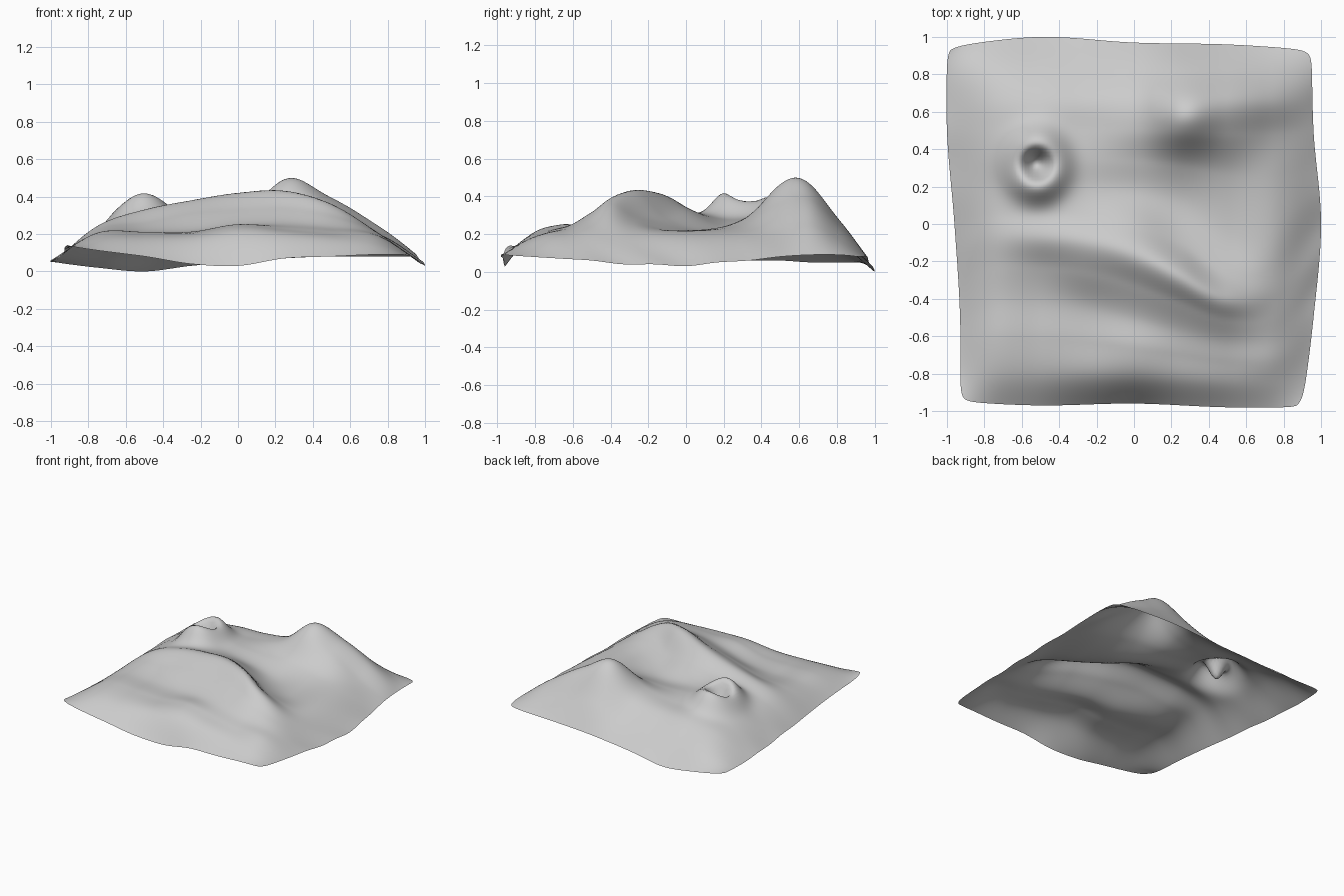
import bpy
import bmesh
import math

cube = bpy.data.objects.get("Cube")
if cube:
    bpy.data.objects.remove(cube, do_unlink=True)

# Spot heights in hundredths, left to right, rows from back to front
HEIGHTS = [
    [5, 2, 0, 3, 5, 7, 8, 8, 8],
    [5, 13, 14, 15, 18, 26, 24, 17, 9],
    [5, 19, 24, 25, 29, 40, 38, 25, 9],
    [6, 21, 27, 27, 31, 40, 35, 21, 8],
    [6, 22, 29, 28, 27, 28, 25, 20, 6],
    [7, 22, 30, 28, 25, 22, 22, 20, 5],
    [7, 23, 30, 32, 33, 28, 28, 20, 3],
    [8, 25, 33, 38, 42, 43, 36, 21, 4],
    [9, 23, 26, 31, 33, 34, 30, 21, 4],
    [10, 21, 21, 22, 25, 26, 24, 20, 6],
    [11, 21, 21, 21, 25, 23, 21, 19, 7],
    [12, 18, 18, 18, 20, 19, 17, 15, 8],
    [14, 11, 8, 4, 3, 7, 8, 9, 9],
]

# How far the rows swing forward along the slanting ridge and valley
BEND = [0, -10, -10, -7, 0, 11, 26, 25, 0]

# Inward wobble of each border, in hundredths
LEFT = [7, 7, 4, 0, 0]
RIGHT = [10, 4, 0, 4, 5]
BACK = [5, 0, 3, 4, 7]
FRONT = [5, 3, 4, 2, 2]


def spline(values, t):
    """Smooth curve through evenly spaced values, t from -1 to 1."""
    last = len(values) - 1
    s = (t + 1) / 2 * last
    i = min(max(int(s), 0), last - 1)
    f = s - i
    b, c = values[i], values[i + 1]
    a = values[i - 1] if i > 0 else 2 * b - c
    d = values[i + 2] if i + 2 <= last else 2 * c - b
    return b + f / 2 * (c - a + f * (2 * a - 5 * b + 4 * c - d
                                     + f * (3 * (b - c) + d - a)))


def bump(r, width):
    return math.exp(-(r / width) ** 2)


def crater(x, y):
    """Raised rim, higher at front and back, round a pointed pit."""
    dx, dy = (x + 0.52) / 0.105, (y - 0.32) / 0.115
    r = math.hypot(dx, dy)
    rim = 0.08 + 0.04 * dy * dy / (r * r + 0.01)
    return rim * bump(r - 1, 0.55 if r < 1 else 0.8) - 0.05 * bump(r, 0.5)


def summit(x, y):
    return 0.08 * bump(math.hypot(x - 0.28, y - 0.58), 0.15)


def place(u, v):
    """Turn a flat grid point into a point on the land."""
    wx, wy = abs(u) ** 5, abs(v) ** 5
    x = u + wx * (spline(LEFT, v) if u < 0 else -spline(RIGHT, v)) / 100
    y = v + wy * (spline(FRONT, u) if v < 0 else -spline(BACK, u)) / 100
    # Round the four corners
    pinch = 0.02 * abs(u * v) ** 18
    x -= math.copysign(pinch, u)
    y -= math.copysign(pinch, v)
    # Follow the slanting rows, leaving the front and back borders alone
    row_at = v + spline(BEND, u) / 100 * bump(v + 0.25, 0.45) * (1 - v ** 8)
    z = spline([spline(row, u) for row in HEIGHTS], -row_at) / 100
    return x, y, max(z, 0) + crater(u, v) + summit(u, v)


# Land sheet, open underneath
bm = bmesh.new()
bmesh.ops.create_grid(bm, x_segments=110, y_segments=110, size=1)
for vert in bm.verts:
    vert.co = place(vert.co.x, vert.co.y)
for face in bm.faces:
    face.smooth = True
mesh = bpy.data.meshes.new("terrain")
bm.to_mesh(mesh)
bm.free()
terrain = bpy.data.objects.new("terrain", mesh)
bpy.context.collection.objects.link(terrain)

# Pale grey material
grey = bpy.data.materials.new("pale_grey")
grey.use_nodes = True
colour = (0.6, 0.6, 0.6, 1)
grey.diffuse_color = colour
grey.node_tree.nodes["Principled BSDF"].inputs["Base Color"].default_value = colour
mesh.materials.append(grey)
